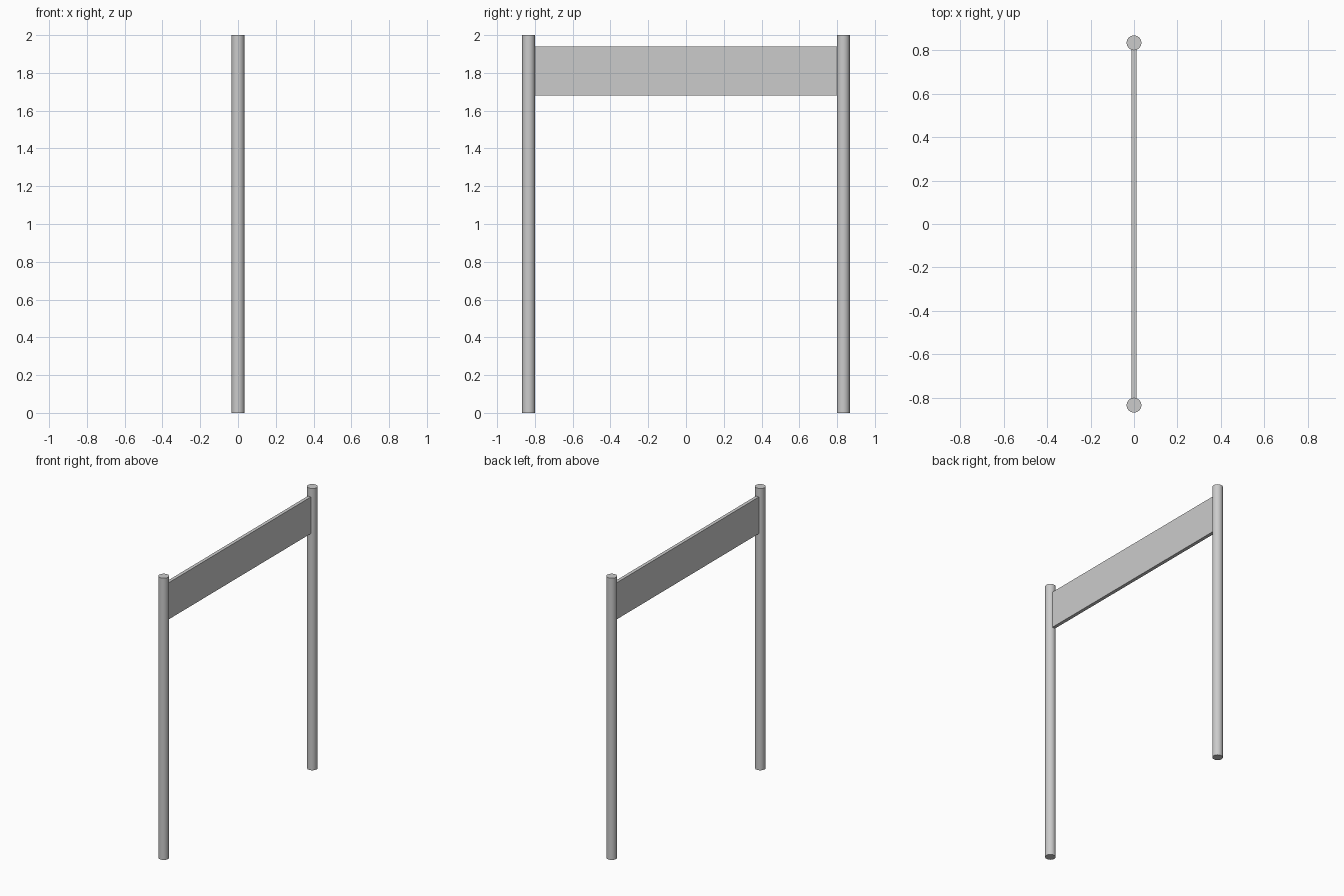
import bpy

if "Cube" in bpy.data.objects:
    bpy.data.objects.remove(bpy.data.objects["Cube"])

POST_Y, POST_R, HEIGHT = 0.833, 0.0345, 2.0


def add_post(name, y):
    bpy.ops.mesh.primitive_cylinder_add(vertices=16, radius=POST_R, depth=HEIGHT,
                                        location=(0, y, HEIGHT / 2))
    post = bpy.context.object
    post.name = name
    bpy.ops.object.shade_smooth_by_angle()


# Two upright round posts
add_post("front_post", -POST_Y)
add_post("back_post", POST_Y)

# Flat sign board spanning between the posts
bpy.ops.mesh.primitive_cube_add(size=1, location=(0, 0, 1.81))
board = bpy.context.object
board.name = "sign_board"
board.scale = (0.024, 2 * (POST_Y - POST_R + 0.001), 0.26)
bpy.ops.object.transform_apply(location=False, rotation=False, scale=True)
